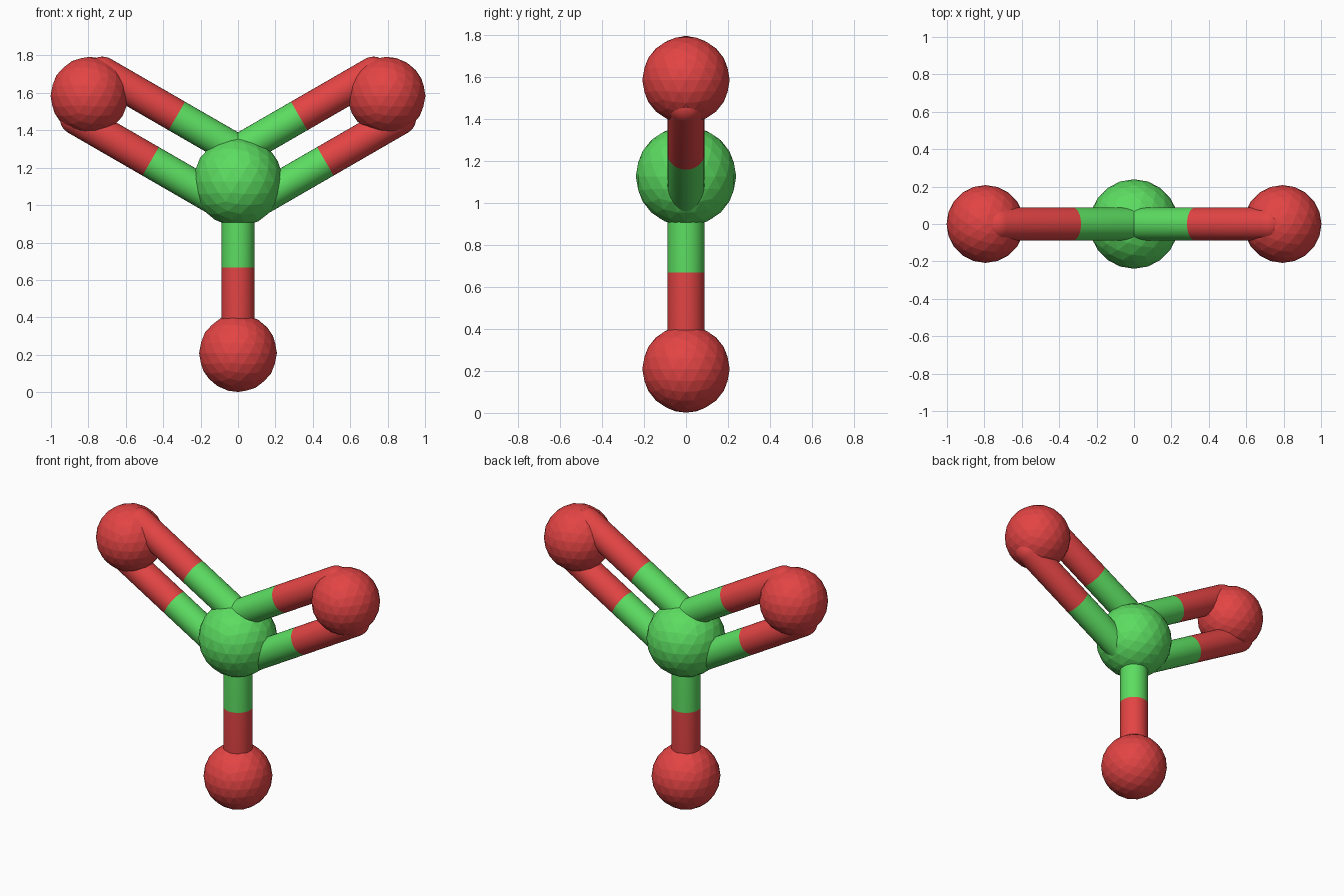
import bpy, bmesh
from math import sin, cos, pi, radians
from mathutils import Vector

if "Cube" in bpy.data.objects:
    bpy.data.objects.remove(bpy.data.objects["Cube"])

CENTRE = Vector((0, 0, 1.126))
LENGTH = 0.917        # centre atom to outer atom
BOND_R = 0.088
OFFSET = 0.14         # double bond spacing from the axis
SIDES = 32


def material(name, color):
    m = bpy.data.materials.new(name)
    m.diffuse_color = color
    m.use_nodes = True
    m.node_tree.nodes["Principled BSDF"].inputs["Base Color"].default_value = m.diffuse_color
    return m


green = material("green", (0.107, 0.72, 0.119, 1))
red = material("red", (0.77, 0.058, 0.058, 1))


def atom(name, pos, r, mat):
    bpy.ops.mesh.primitive_ico_sphere_add(subdivisions=3, radius=r, location=pos)
    ob = bpy.context.object
    ob.name = name
    ob.data.materials.append(mat)


def half_bond(name, start, mid, mat):
    """Half a rod: rounded at the atom end, open where the colours meet."""
    axis = mid - start
    steps = 8
    profile = [(BOND_R * sin(pi / 2 * i / steps), -BOND_R * cos(pi / 2 * i / steps))
               for i in range(1, steps + 1)] + [(BOND_R, axis.length)]
    bm = bmesh.new()
    rings = [[bm.verts.new((r * cos(2 * pi * k / SIDES), r * sin(2 * pi * k / SIDES), z))
              for k in range(SIDES)] for r, z in profile]
    for a, b in zip(rings, rings[1:]):
        for k in range(SIDES):
            n = (k + 1) % SIDES
            bm.faces.new((a[k], a[n], b[n], b[k]))
    tip = bm.verts.new((0, 0, -BOND_R))
    for k in range(SIDES):
        bm.faces.new((tip, rings[0][(k + 1) % SIDES], rings[0][k]))
    for f in bm.faces:
        f.smooth = True
    me = bpy.data.meshes.new(name)
    bm.to_mesh(me)
    bm.free()
    me.materials.append(mat)
    ob = bpy.data.objects.new(name, me)
    ob.location = start
    ob.rotation_mode = 'QUATERNION'
    ob.rotation_quaternion = axis.to_track_quat('Z', 'Y')
    bpy.context.collection.objects.link(ob)


def bond(name, a, b):
    mid = (a + b) / 2
    half_bond(name + "_inner", a, mid, green)
    half_bond(name + "_outer", b, mid, red)


# centre atom
atom("centre_atom", CENTRE, 0.239, green)

# outer atoms, the upper two on double bonds and the lower on a single bond
for label, angle, offsets in (("right", 30, (OFFSET, -OFFSET)),
                              ("left", 150, (OFFSET, -OFFSET)),
                              ("bottom", 270, (0,))):
    t = radians(angle)
    end = CENTRE + LENGTH * Vector((cos(t), 0, sin(t)))
    side = Vector((-sin(t), 0, cos(t)))
    atom(label + "_atom", end, 0.208, red)
    for i, off in enumerate(offsets):
        bond(f"{label}_bond_{i + 1}", CENTRE + side * off, end + side * off)
